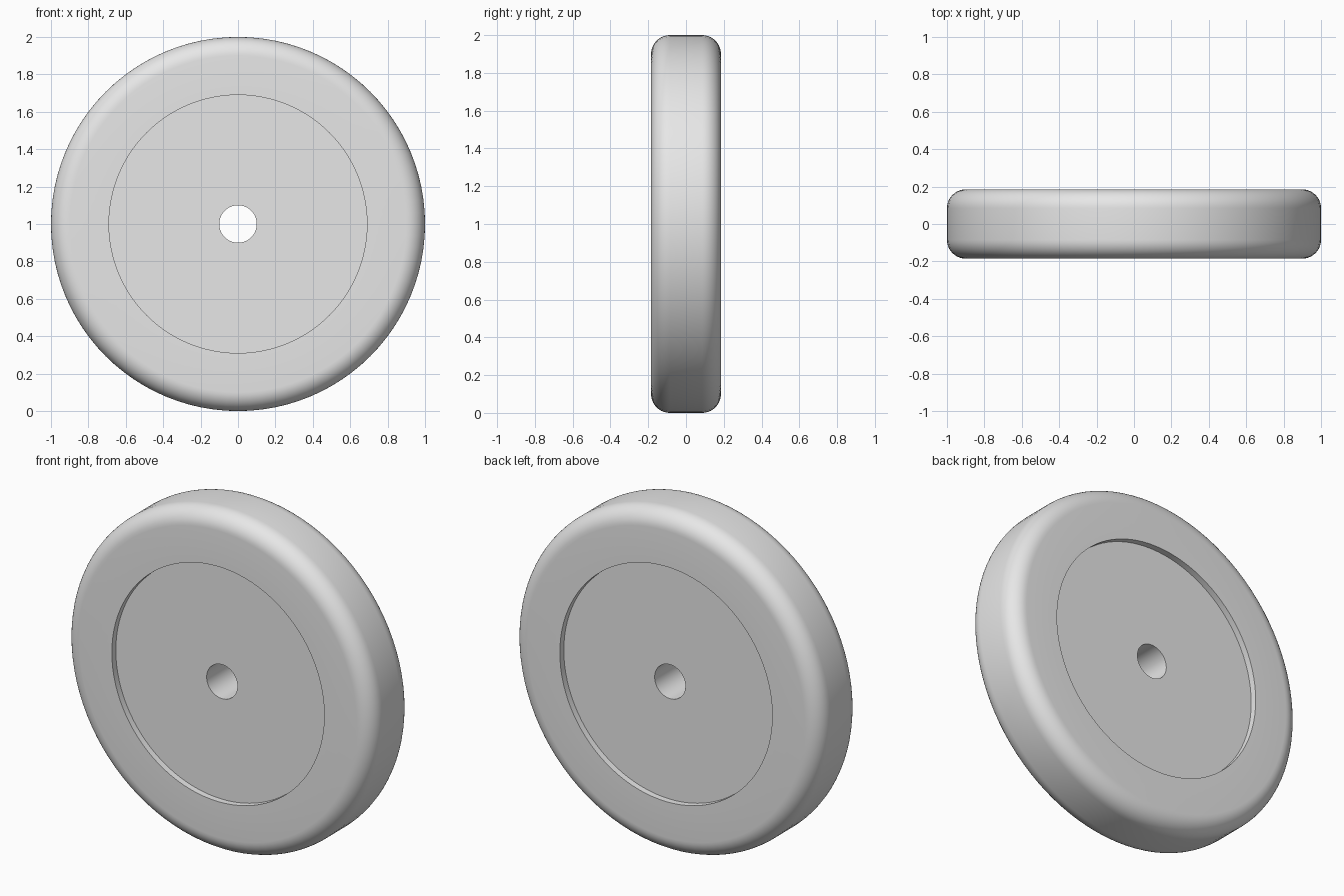
import bpy
import bmesh
import math
from mathutils import Matrix, Vector

cube = bpy.data.objects.get("Cube")
if cube:
    bpy.data.objects.remove(cube, do_unlink=True)

# Wheel dimensions
RADIUS = 1.0
HALF_WIDTH = 0.185
ROUND = 0.1
RECESS_RADIUS = 0.69
RECESS_DEPTH = 0.037
BORE_RADIUS = 0.1
SEGMENTS = 96
ROUND_STEPS = 10

grey = bpy.data.materials.new("light_grey")
grey.use_nodes = True
colour = (0.8, 0.8, 0.8, 1)
grey.diffuse_color = colour
grey.node_tree.nodes["Principled BSDF"].inputs["Base Color"].default_value = colour


def lathe(name, profile):
    """Turn a closed (radius, y) profile around the wheel axis."""
    bm = bmesh.new()
    axis = Vector((0, 1, 0))
    rings = []
    for i in range(SEGMENTS):
        turn = Matrix.Rotation(math.tau * i / SEGMENTS, 3, axis)
        rings.append([bm.verts.new(turn @ Vector((r, y, 0))) for r, y in profile])
    count = len(profile)
    for i, ring in enumerate(rings):
        after = rings[(i + 1) % SEGMENTS]
        for j in range(count):
            k = (j + 1) % count
            bm.faces.new((ring[j], ring[k], after[k], after[j]))
    bmesh.ops.recalc_face_normals(bm, faces=bm.faces)
    mesh = bpy.data.meshes.new(name)
    bm.to_mesh(mesh)
    bm.free()
    mesh.materials.append(grey)
    obj = bpy.data.objects.new(name, mesh)
    obj.location.z = RADIUS
    bpy.context.collection.objects.link(obj)
    bpy.ops.object.select_all(action="DESELECT")
    obj.select_set(True)
    bpy.context.view_layer.objects.active = obj
    bpy.ops.object.shade_smooth_by_angle(angle=math.radians(30))
    return obj


# Front half: bore, recessed disc, raised rim, rounded shoulder
half = [(BORE_RADIUS, RECESS_DEPTH - HALF_WIDTH),
        (RECESS_RADIUS, RECESS_DEPTH - HALF_WIDTH),
        (RECESS_RADIUS, -HALF_WIDTH)]
for step in range(ROUND_STEPS + 1):
    a = math.pi / 2 * step / ROUND_STEPS
    half.append((RADIUS - ROUND + ROUND * math.sin(a),
                 ROUND - HALF_WIDTH - ROUND * math.cos(a)))

# Back half mirrors the front
lathe("wheel", half + [(r, -y) for r, y in reversed(half)])
